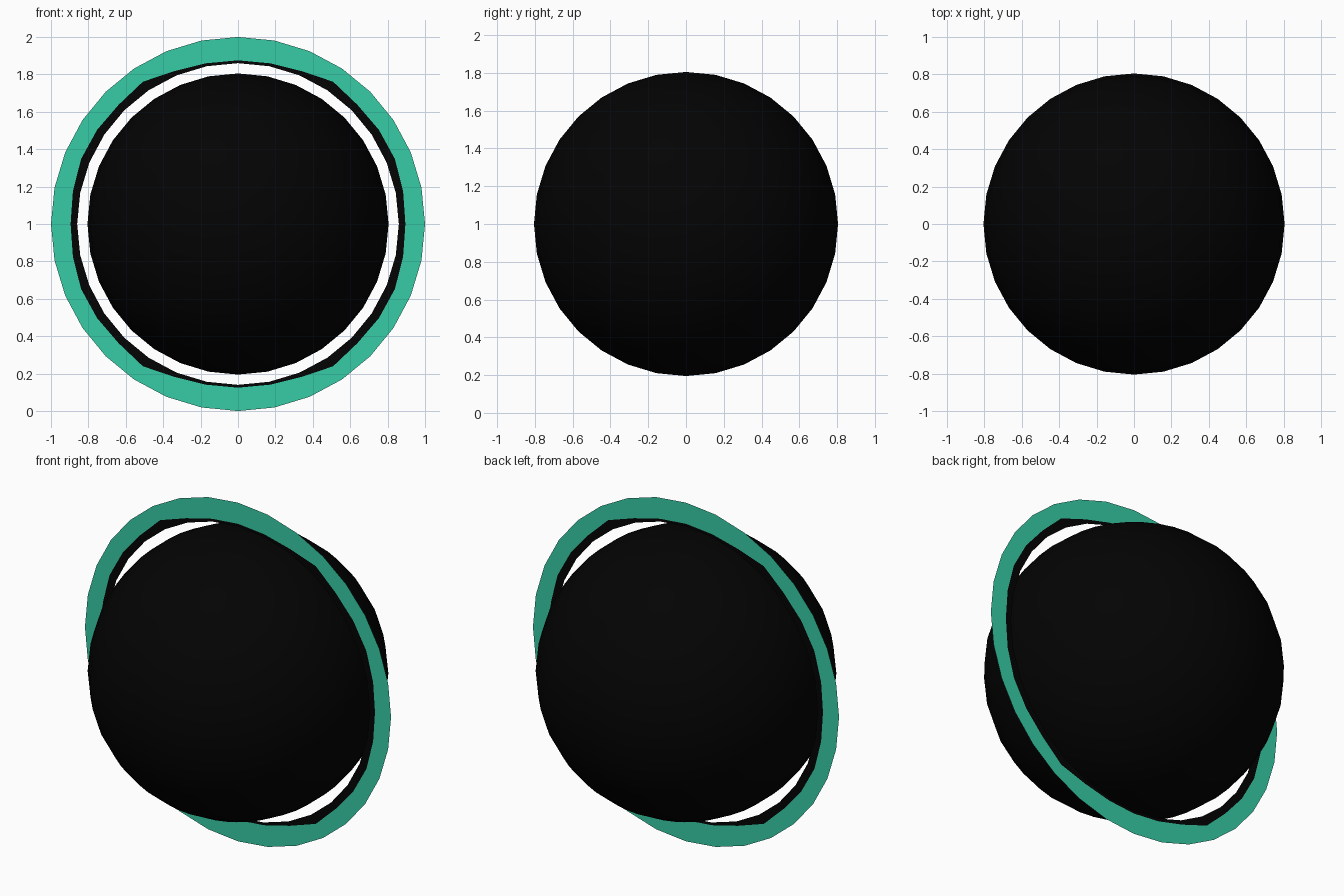
import bpy, bmesh, math

if "Cube" in bpy.data.objects:
    bpy.data.objects.remove(bpy.data.objects["Cube"])

def material(name, rgb):
    m = bpy.data.materials.new(name)
    m.diffuse_color = (*rgb, 1)
    m.use_nodes = True
    m.node_tree.nodes["Principled BSDF"].inputs["Base Color"].default_value = m.diffuse_color
    return m

black = material("black", (0.001, 0.001, 0.001))
teal = material("teal", (0.037, 0.604, 0.381))

# Dark sphere
bpy.ops.mesh.primitive_uv_sphere_add(segments=32, ring_count=16, radius=0.805, location=(0, 0, 1))
sphere = bpy.context.object
sphere.name = "dark_sphere"
sphere.data.materials.append(black)
bpy.ops.object.shade_smooth()

# Flat upright ring: black inner band with uneven edge, teal outer band
quarter = [0.875, 0.876, 0.885, 0.915, 0.902, 0.906, 0.908, 0.90, 0.895]
edge = quarter + quarter[-2::-1]          # top to bottom
edge = edge + edge[-2:0:-1]               # back up the other side
N = 32
bm = bmesh.new()

def loop(radii):
    return [bm.verts.new((r * math.sin(2 * math.pi * i / N), 0, 1 + r * math.cos(2 * math.pi * i / N)))
            for i, r in enumerate(radii)]

loops = [loop([0.86] * N), loop(edge), loop([1.0] * N)]
for band in range(2):
    a, b = loops[band], loops[band + 1]
    for i in range(N):
        j = (i + 1) % N
        f = bm.faces.new((a[i], b[i], b[j], a[j]))
        f.material_index = band
bm.normal_update()
if bm.faces[:][0].normal.y > 0:
    bmesh.ops.reverse_faces(bm, faces=bm.faces[:])
mesh = bpy.data.meshes.new("flat_ring")
bm.to_mesh(mesh)
bm.free()
mesh.materials.append(black)
mesh.materials.append(teal)
ring = bpy.data.objects.new("flat_ring", mesh)
bpy.context.collection.objects.link(ring)
